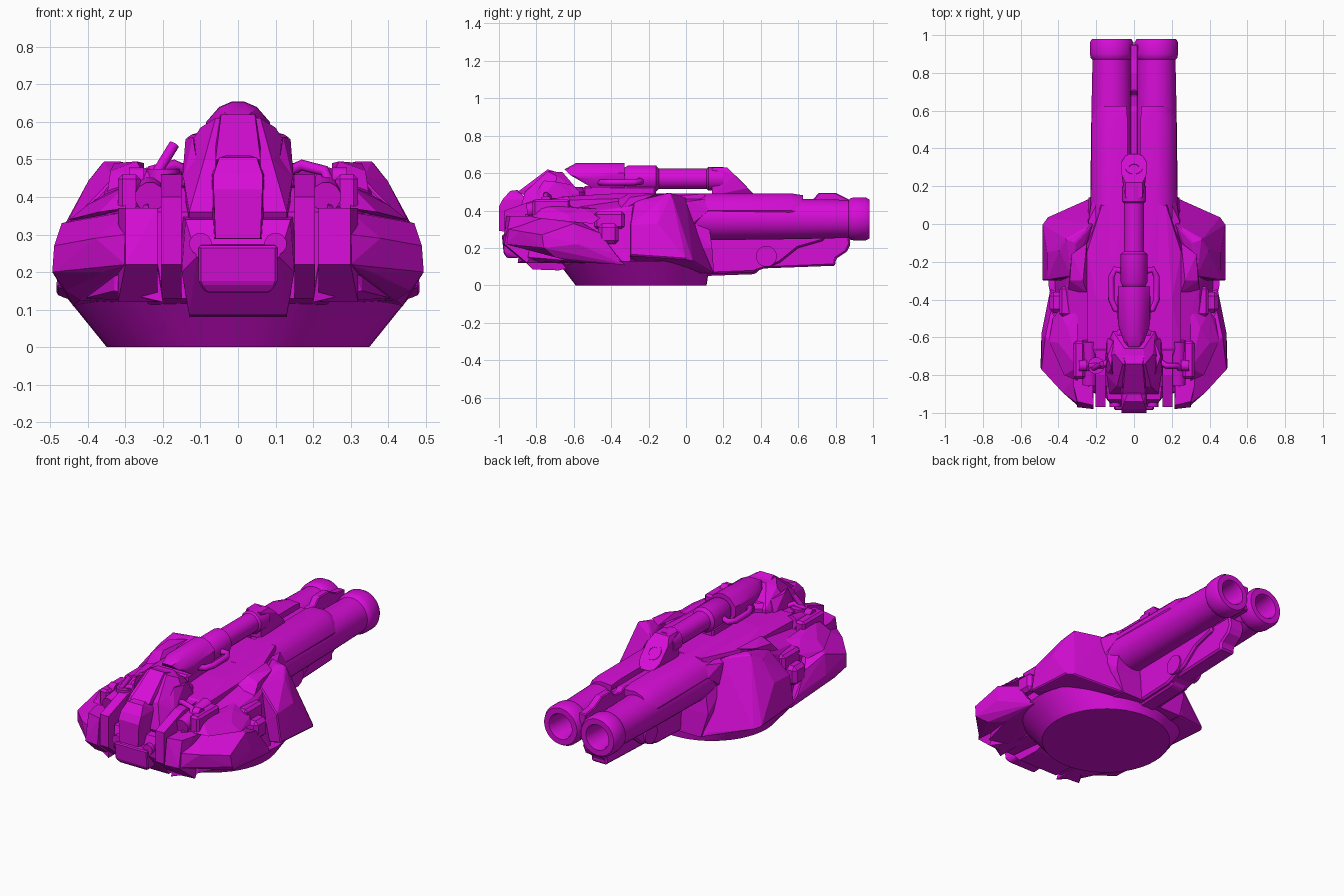
import bpy, bmesh, math
from mathutils import Vector

cube = bpy.data.objects.get("Cube")
if cube:
    bpy.data.objects.remove(cube, do_unlink=True)

paint = bpy.data.materials.new("magenta_paint")
paint.use_nodes = True
colour = (.68, .004, .68, 1)
paint.diffuse_color = colour
paint.node_tree.nodes["Principled BSDF"].inputs["Base Color"].default_value = colour


def finish(name, bm, smooth=False, bevel=0):
    bmesh.ops.recalc_face_normals(bm, faces=bm.faces[:])
    mesh = bpy.data.meshes.new(name)
    bm.to_mesh(mesh)
    bm.free()
    mesh.materials.append(paint)
    obj = bpy.data.objects.new(name, mesh)
    bpy.context.collection.objects.link(obj)
    if bevel:
        mod = obj.modifiers.new("edge_bevel", 'BEVEL')
        mod.width, mod.segments = bevel, 1
        mod.limit_method = 'ANGLE'
    if smooth:
        bpy.ops.object.select_all(action='DESELECT')
        obj.select_set(True)
        bpy.context.view_layer.objects.active = obj
        bpy.ops.object.shade_smooth_by_angle(angle=math.radians(35))
    return obj


def hull(name, points, centred=False, smooth=False, bevel=0):
    """Faceted convex block; centred blocks are symmetric across x."""
    bm = bmesh.new()
    points = list(points)
    if centred:
        points += [(-x, y, z) for x, y, z in points]
    for p in points:
        bm.verts.new(p)
    bmesh.ops.remove_doubles(bm, verts=bm.verts[:], dist=.0001)
    result = bmesh.ops.convex_hull(bm, input=bm.verts[:])
    loose = {v for v in result["geom_interior"] + result["geom_unused"]
             if isinstance(v, bmesh.types.BMVert) and v.is_valid and not v.link_faces}
    bmesh.ops.delete(bm, geom=list(loose), context='VERTS')
    bmesh.ops.dissolve_limit(bm, angle_limit=.02, verts=bm.verts[:], edges=bm.edges[:])
    return finish(name, bm, smooth, bevel)


def hull_pair(name, points, **options):
    for side, s in (("left", 1), ("right", -1)):
        hull(side + "_" + name, [(s * x, y, z) for x, y, z in points], **options)


def box(xs, ys, zs):
    return [(x, y, z) for x in xs for y in ys for z in zs]


def bridge(bm, loops):
    """Skin equal closed loops of vertices and cap both ends."""
    for a, b in zip(loops, loops[1:]):
        for i in range(len(a)):
            j = (i + 1) % len(a)
            bm.faces.new((a[i], a[j], b[j], b[i]))
    bm.faces.new(loops[0])
    bm.faces.new(loops[-1])


def slab(name, outline, half_width, bevel=0):
    """Extrude a side outline of (y, z) points across x."""
    bm = bmesh.new()
    bridge(bm, [[bm.verts.new((x, y, z)) for y, z in outline] for x in (-half_width, half_width)])
    return finish(name, bm, False, bevel)


def lathe(name, origin, axis, rings, sides=24):
    """Turn (distance, radius) rings around an axis."""
    bm = bmesh.new()
    turn = Vector(axis).to_track_quat('Z', 'Y')
    loops = []
    for d, r in rings:
        angles = [math.tau * (i + .5) / sides for i in range(sides)]
        loops.append([bm.verts.new(Vector(origin) + turn @ Vector((r * math.cos(a), r * math.sin(a), d)))
                      for a in angles])
    bridge(bm, loops)
    return finish(name, bm, True)


def rod(name, start, end, radius, sides=12):
    axis = Vector(end) - Vector(start)
    return lathe(name, start, axis, [(0, radius), (axis.length, radius)], sides)


def pipe(name, points, radius):
    curve = bpy.data.curves.new(name, 'CURVE')
    curve.dimensions = '3D'
    curve.bevel_depth, curve.bevel_resolution = radius, 2
    curve.use_fill_caps = True
    spline = curve.splines.new('POLY')
    spline.points.add(len(points) - 1)
    for point, p in zip(spline.points, points):
        point.co = (*p, 1)
    curve.materials.append(paint)
    bpy.context.collection.objects.link(bpy.data.objects.new(name, curve))


# Flared round base
rim = []
for i in range(48):
    c, s = math.cos(math.tau * i / 48), math.sin(math.tau * i / 48)
    rim += [(.35 * c, .35 * s - .24, 0), (.455 * c, .41 * s - .28, .13)]
hull("turret_base", rim, smooth=True)

# Central hull and side decks
hull("main_body", [(.25, -.86, .13), (.25, -.86, .36), (.25, -.66, .455), (.2, -.66, .475), (.2, -.4, .49),
                   (.25, -.15, .47), (.17, .1, .49), (.24, .14, .2), (.2, .15, .06)], centred=True)
hull_pair("side_deck", [(.2, -.9, .12), (.33, -.84, .15), (.41, -.6, .13), (.42, -.3, .12), (.2, -.2, .12),
                        (.24, -.86, .38), (.33, -.75, .36), (.37, -.4, .37), (.35, -.25, .43), (.22, -.3, .47)])

# Wedge cheeks beside the guns
hull_pair("cheek_armour", [(.22, 0, .47), (.36, -.08, .495), (.31, -.1, .495), (.33, -.28, .45),
                           (.395, -.14, .45), (.41, -.24, .39), (.46, .035, .13), (.485, 0, .14),
                           (.485, -.3, .16), (.46, -.3, .32), (.46, -.15, .33), (.34, .085, .11),
                           (.24, .13, .09), (.2, .15, .06), (.22, -.3, .11)], bevel=.006)
hull_pair("cheek_ridge", [(.25, -.36, .46), (.35, -.36, .4), (.25, -.1, .49), (.33, -.16, .49),
                          (.34, -.3, .47), (.27, -.3, .495)])

# Rear side pods with hinges
hull_pair("rear_pod", [(.3, -.95, .3), (.3, -.96, .22), (.38, -.89, .29), (.36, -.88, .2), (.49, -.77, .27),
                       (.495, -.76, .2), (.46, -.7, .15), (.47, -.6, .33), (.49, -.58, .22), (.44, -.46, .28),
                       (.45, -.38, .17), (.44, -.33, .11), (.42, -.6, .125), (.35, -.6, .36), (.3, -.8, .36), (.3, -.4, .12)])
hull_pair("pod_top_plate", [(.3, -.83, .37), (.37, -.8, .36), (.4, -.63, .38), (.4, -.46, .36), (.3, -.44, .41),
                            (.35, -.55, .41), (.3, -.76, .43), (.45, -.62, .34), (.43, -.5, .33)])
for side, s in (("left", 1), ("right", -1)):
    rod(side + "_pod_boss", (s * .29, -.75, .45), (s * .25, -.75, .45), .03)
hull_pair("hinge_block", box((.35, .447), (-.47, -.36), (.22, .33)), bevel=.02)
hull_pair("hinge_bracket", box((.32, .395), (-.49, -.33), (.3, .395)), bevel=.015)

# Rear armour columns
hull_pair("inner_column", [(.15, -.97, .22), (.15, -.97, .4), (.15, -.86, .13), (.15, -.8, .46),
                           (.205, -.97, .22), (.205, -.97, .4), (.205, -.86, .13), (.205, -.8, .46),
                           (.15, -.65, .47), (.205, -.65, .47), (.2, -.6, .13), (.15, -.6, .13)])
hull_pair("outer_column", [(.215, -.98, .22), (.3, -.97, .22), (.215, -.96, .37), (.3, -.94, .37), (.215, -.86, .12),
                           (.32, -.85, .12), (.32, -.86, .37), (.32, -.7, .37), (.22, -.7, .12), (.22, -.7, .37)])
hull_pair("column_cap", box((.26, .32), (-.82, -.62), (.35, .46)), bevel=.012)

# Rear centre plate, dome and spine
hull("rear_plate", [(.11, -.97, .24), (.14, -.93, .34), (.15, -.82, .35), (.15, -.92, .2),
                    (.13, -.82, .085), (.13, -.68, .08), (.13, -.6, .1), (.15, -.6, .35)], centred=True)
hull("rear_panel", [(.105, -.985, .27), (.105, -.975, .17), (.085, -.955, .145), (.1, -.9, .28), (.085, -.85, .15)],
     centred=True, bevel=.006)
for side, s in (("left", 1), ("right", -1)):
    rod(side + "_rear_bolt", (s * .1, -.85, .275), (s * .1, -.97, .275), .03)
hull("rear_dome", [(.06, -.74, .61), (.05, -.66, .605), (.1, -.69, .585), (.135, -.7, .53), (.145, -.65, .47), (.11, -.57, .5),
                   (.145, -.8, .45), (.09, -.86, .5), (.13, -.9, .36), (.13, -.85, .28), (.13, -.55, .3)], centred=True)
lathe("dome_collar", (0, -.66, .44), (0, 0, 1), [(0, .13), (.06, .13), (.085, .11)])
hull("dome_spine", [(.045, -.74, .62), (.05, -.82, .56), (.06, -.9, .5), (.06, -.67, .6), (.06, -.7, .4)], centred=True)
hull("rear_tongue", [(.05, -.94, .505), (.035, -.9, .51), (.065, -.98, .46), (.065, -1, .42), (.06, -1, .29),
                     (.07, -.85, .46), (.07, -.8, .28)], centred=True)
hull_pair("dome_guard", [(.1, -.85, .43), (.15, -.8, .43), (.12, -.76, .56), (.14, -.7, .555), (.11, -.62, .54),
                         (.145, -.6, .46), (.15, -.7, .42), (.1, -.6, .42)])

# Twin cannon with hollow muzzles
rings = [(0, .116), (.6, .108), (.87, .102), (.88, .112), (.9, .116), (.96, .116),
         (.98, .105), (.98, .073), (.96, .066), (.75, .064)]
for side, s in (("left", 1), ("right", -1)):
    lathe(side + "_cannon", (s * .118, 0, .355), (0, 1, 0), rings, 32)
sleeve = [(.035, .46), (.035, .488), (.12, .492), (.17, .478), (.208, .44), (.225, .4), (.21, .37)]
hull_pair("cannon_sleeve", [(x, -.2, z) for x, z in sleeve] + [(x, .56, z) for x, z in sleeve]
          + [(x * .85 + .01, .625, z - .01) for x, z in sleeve], smooth=True)
hull_pair("sleeve_fairing", [(.2, -.15, .47), (.25, -.15, .42), (.24, .02, .45), (.225, .12, .4), (.2, .1, .46),
                             (.25, 0, .3), (.2, .06, .3)])
slab("barrel_rail", [(-.1, .3), (-.1, .47), (.6, .47), (.62, .455), (.68, .46), (.71, .495), (.8, .495),
                     (.87, .46), (.95, .45), (.95, .3)], .022, bevel=.005)

# Recoil carriage below the barrels
slab("under_carriage", [(.1, .05), (.37, .06), (.4, .09), (.8, .105), (.8, .14), (.86, .18), (.88, .22), (.87, .28), (.1, .28)],
     .05, bevel=.01)
slab("carriage_skirt", [(.1, .06), (.36, .07), (.5, .12), (.6, .2), (.74, .24), (.74, .27), (.1, .27)], .07, bevel=.01)
rod("carriage_pivot", (-.08, .43, .155), (.08, .43, .155), .056, 20)

# Roof gun with bracket and pipes
lathe("roof_gun_barrel", (0, -.33, .57), (0, 1, 0),
      [(0, .06), (.02, .072), (.17, .072), (.185, .055), (.44, .055), (.45, .065), (.53, .065)], 16)
hull("roof_gun_housing", [(.015, -.59, .653), (.015, -.33, .655), (.05, -.58, .638), (.05, -.33, .64),
                          (.085, -.52, .6), (.085, -.33, .6), (.088, -.48, .57), (.085, -.33, .55), (.03, -.65, .62),
                          (.055, -.62, .59), (.08, -.55, .57), (.06, -.5, .52), (.06, -.33, .52)],
     centred=True, smooth=True)
hull("roof_gun_pedestal", box((.06,), (-.55, -.16), (.47, .53)), centred=True, bevel=.01)
hull("bracket_wedge", [(.045, .14, .63), (.045, .22, .63), (.065, .26, .59), (.065, .33, .52), (.04, .37, .48),
                       (.05, .14, .48)], centred=True)
lathe("bracket_eye", (0, .29, .55), (0, 1, 1), [(-.03, .045), (.01, .045), (.01, .028), (-.01, .026)], 16)
for side, s in (("left", 1), ("right", -1)):
    pipe(side + "_gun_pipe", [(s * .06, -.25, .56), (s * .1, -.24, .555), (s * .12, -.28, .55), (s * .12, -.4, .55),
                              (s * .1, -.45, .55), (s * .06, -.46, .55)], .017)

# Small rear fittings
rod("rear_lever", (-.225, -.77, .45), (-.17, -.74, .54), .014)
rod("lever_base", (-.2, -.75, .42), (-.2, -.75, .475), .045)
for side, s in (("left", 1), ("right", -1)):
    pipe(side + "_hose", [(s * .14, -.73, .47), (s * .17, -.75, .485), (s * .23, -.75, .47), (s * .25, -.78, .42)], .015)
    rod(side + "_canister", (s * .235, -.85, .4), (s * .235, -.62, .44), .04)
